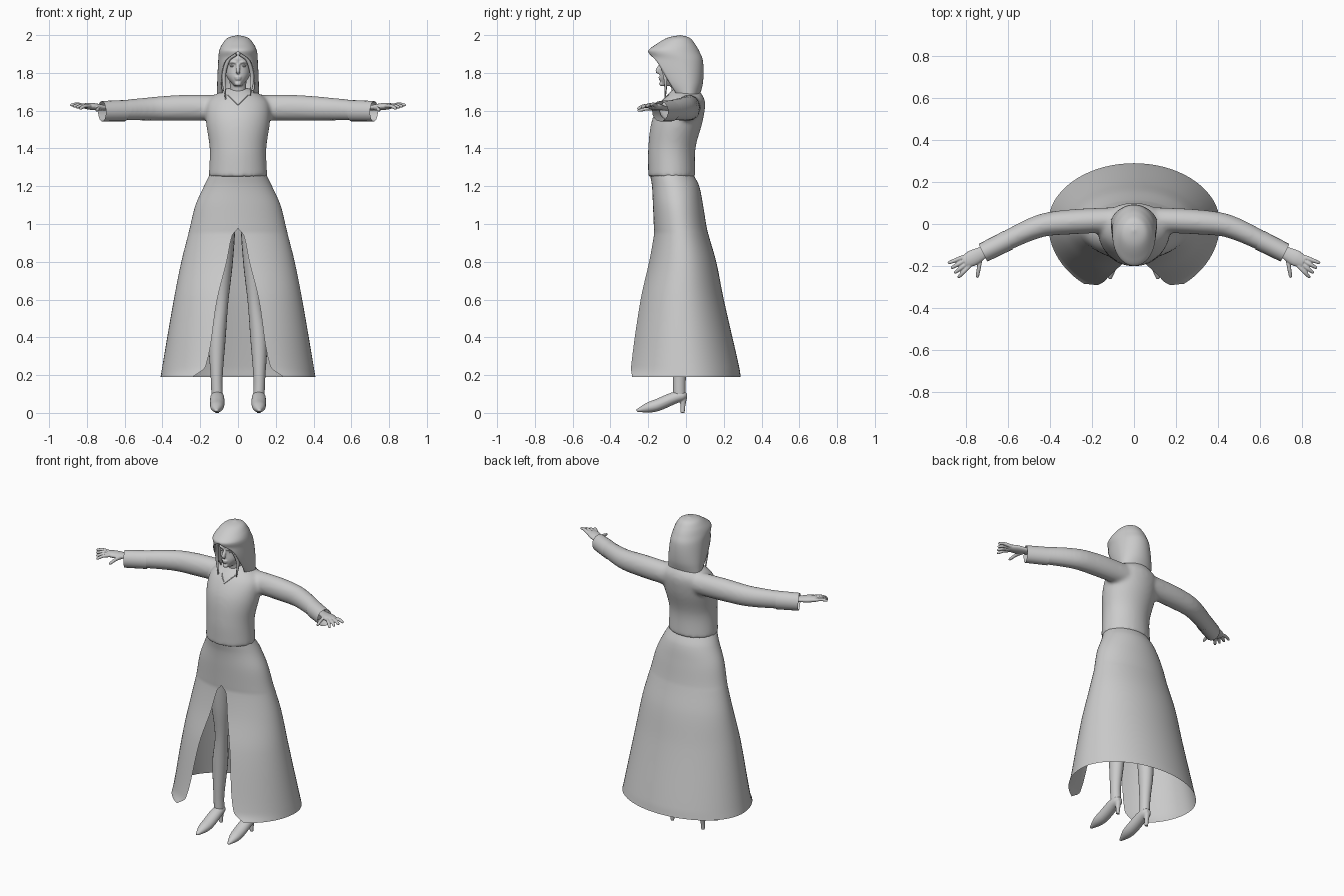
import bpy, bmesh
from math import sin, cos, pi, asin
from mathutils import Vector

if "Cube" in bpy.data.objects:
    bpy.data.objects.remove(bpy.data.objects["Cube"])

grey = bpy.data.materials.new("plain grey")
grey.use_nodes = True
grey.diffuse_color = (0.6, 0.6, 0.6, 1)
grey.node_tree.nodes["Principled BSDF"].inputs["Base Color"].default_value = grey.diffuse_color


def smooth_rows(rows, steps):
    """Interpolate rows of numbers with a smooth curve."""
    points = [Vector(row) for row in rows]
    spans = [(b - a).length for a, b in zip(points, points[1:])]
    last = len(spans)
    slopes = []
    for i in range(last + 1):
        low, high = max(i - 1, 0), min(i + 1, last)
        slopes.append((points[high] - points[low]) / sum(spans[low:high]))
    result = []
    for i, span in enumerate(spans):
        for k in range(steps):
            f = k / steps
            ease = f * f * (3 - 2 * f)
            result.append(points[i].lerp(points[i + 1], ease)
                          + slopes[i] * (span * f * (1 - f) ** 2)
                          - slopes[i + 1] * (span * f * f * (1 - f)))
    return result + [points[-1]]


def wrap(rows, steps=6, half=28):
    """Level rings from rows of height, back y, front y, half width and optional half gap."""
    rings = []
    for height, back, front, width, *gap in smooth_rows(rows, steps):
        opening = asin(min(max(gap[0], 0) / width, 0.97)) if gap else 0
        middle = (back + front) / 2
        depth = (middle - front) / cos(opening)
        ring = []
        for k in range(-half, half + 1):
            angle = k / half * (pi - opening)
            reach = back - middle if cos(angle) > 0 else depth
            ring.append(Vector((width * sin(angle), middle + reach * cos(angle), height)))
        rings.append(ring)
    return rings


def tube(rows, side=1, squash=1.0, steps=5, sides=20):
    """Oval rings along a path of x, y, z and radius; squash scales the second radius."""
    path = smooth_rows(rows, steps)
    centres = [Vector((row[0] * side, row[1], row[2])) for row in path]
    run = (centres[-1] - centres[0]).normalized()
    reference = Vector((0, 1, 0)) if abs(run.z) > 0.75 else Vector((0, 0, 1))
    rings = []
    for i, centre in enumerate(centres):
        along = (centres[min(i + 1, len(path) - 1)] - centres[max(i - 1, 0)]).normalized()
        across = along.cross(reference).normalized()
        upward = across.cross(along) * squash
        angles = [2 * pi * k / sides for k in range(sides + 1)]
        rings.append([centre + (across * cos(a) + upward * sin(a)) * path[i][3] for a in angles])
    return rings


def ball(centre, radii, count=14):
    """Oval ball built from level rings."""
    rings = []
    for j in range(1, count):
        tilt = pi * j / count
        turns = [2 * pi * k / count for k in range(count + 1)]
        rings.append([Vector(centre) + Vector(radii) * Vector((0, 0, 0)).dot(Vector(radii))
                      + Vector((radii[0] * sin(tilt) * cos(t), radii[1] * sin(tilt) * sin(t),
                                radii[2] * cos(tilt))) for t in turns])
    return rings


def finger(base, angle, length, tip_height, side):
    """Tapered finger pointing outward, turned toward the front by angle."""
    start = Vector(base)
    tip = start + Vector((cos(angle) * length, -sin(angle) * length, 0))
    tip.z = tip_height
    bend = start.lerp(tip, 0.5) + Vector((0, 0, 0.006))
    return tube([(*start, 0.011), (*bend, 0.01), (*start.lerp(tip, 0.9), 0.008), (*tip, 0.003)],
                side, sides=10)


def build(name, *shells, cap=True, voxel=0, soften=0, wall=0):
    """Make one object from ring shells, optionally fused into one skin."""
    bm = bmesh.new()
    for rings in shells:
        grid = [[bm.verts.new(point) for point in ring] for ring in rings]
        for lower, upper in zip(grid, grid[1:]):
            for k in range(len(lower) - 1):
                bm.faces.new((lower[k], lower[k + 1], upper[k + 1], upper[k]))
        if cap:
            bm.faces.new(grid[0][:-1])
            bm.faces.new(grid[-1][:-1])
    bmesh.ops.remove_doubles(bm, verts=bm.verts, dist=0.0001)
    bmesh.ops.recalc_face_normals(bm, faces=bm.faces)
    mesh = bpy.data.meshes.new(name)
    bm.to_mesh(mesh)
    bm.free()
    mesh.shade_smooth()
    mesh.set_sharp_from_angle(angle=0.9)
    mesh.materials.append(grey)
    obj = bpy.data.objects.new(name, mesh)
    bpy.context.collection.objects.link(obj)
    if voxel:
        fuse = obj.modifiers.new("fuse", 'REMESH')
        fuse.mode, fuse.voxel_size, fuse.use_smooth_shade = 'VOXEL', voxel, True
        relax = obj.modifiers.new("soften", 'SMOOTH')
        relax.factor, relax.iterations = 0.5, soften
    if wall:
        shell = obj.modifiers.new("wall", 'SOLIDIFY')
        shell.thickness, shell.offset = wall, -1
    return obj


# Bodice with sleeves fused on
bodice = wrap([(1.25, .05, -.2, .155), (1.4, .05, -.2, .15), (1.55, .09, -.18, .17),
               (1.65, .1, -.13, .16), (1.72, .06, -.06, .06)])
sleeve = [(.1, .02, 1.615, .06), (.3, .01, 1.615, .06), (.45, -.01, 1.61, .055),
          (.66, -.105, 1.6, .045)]
top = build("bodice_and_sleeves", bodice, tube(sleeve, 1, 1.15), tube(sleeve, -1, 1.15),
            voxel=.011, soften=8)

# V neckline seam laid on the bodice
skin = top.evaluated_get(bpy.context.evaluated_depsgraph_get())
seam = []
for k in range(-6, 7):
    x = k * .009
    hit, place, *rest = skin.ray_cast(Vector((x, -1, 1.63 + abs(x))), Vector((0, 1, 0)))
    if hit:
        seam.append((*place, .003))
build("neckline_seam", tube(seam, steps=1, sides=8))

# Flared skirt, slit at the front
build("skirt", wrap([(1.26, .04, -.19, .15, 0), (1.2, .07, -.18, .18, 0), (1.1, .09, -.175, .225, 0),
                     (.98, .11, -.17, .255, 0), (.94, .12, -.17, .265, .03),
                     (.8, .16, -.195, .3, .06), (.6, .2, -.24, .34, .11),
                     (.25, .28, -.29, .4, .17), (.19, .29, -.285, .41, .24)]), cap=False)

# Hood, open around the face
build("hood", wrap([(2, -.03, -.03, .001, 0), (1.985, .02, -.1, .055, 0), (1.95, .05, -.16, .085, 0),
                    (1.915, .07, -.2, .1, 0), (1.86, .09, -.155, .105, .07),
                    (1.75, .09, -.09, .11, .09), (1.67, .07, -.04, .11, .08)]), cap=False, wall=.005)

# Head with nose, neck, lips, chin and brows fused
head = wrap([(1.94, -.02, -.09, .03), (1.88, .03, -.14, .065), (1.835, .03, -.133, .07),
             (1.78, .01, -.138, .06), (1.73, -.05, -.13, .02)])
nose = tube([(0, -.13, 1.85, .007), (0, -.15, 1.81, .012), (0, -.14, 1.8, .008)])
neck = tube([(0, 0, 1.64, .06), (0, -.03, 1.7, .045), (0, -.04, 1.78, .045)])
face = [head, nose, neck, ball((0, -.137, 1.777), (.019, .009, .005)),
        ball((0, -.136, 1.767), (.016, .009, .006)), ball((0, -.13, 1.742), (.018, .013, .012))]
for side in (1, -1):
    face.append(tube([(.01, -.137, 1.853, .006), (.03, -.133, 1.858, .006), (.05, -.115, 1.85, .005)],
                     side))
build("head", *face, voxel=.0045, soften=3)

# Paired parts
for side, label in ((1, "left"), (-1, "right")):
    build(label + "_eye", ball((.029 * side, -.12, 1.836), (.013, .01, .006)))
    end = 1.68 - .02 * (side < 0)
    build(label + "_hair_lock", tube([(.01, -.155, 1.9, .01), (.05, -.14, 1.87, .01),
                                      (.075, -.11, 1.78, .01), (.065, -.11, end, .003)], side))
    # Loose open cuff
    build(label + "_cuff", tube([(.6, -.077, 1.6, .049), (.72, -.137, 1.597, .047)], side, 1.15),
          cap=False)

    # Hand: palm, thumb and four fanned fingers
    palm = tube([(.62, -.085, 1.61, .025), (.7, -.125, 1.615, .027), (.77, -.162, 1.622, .038),
                 (.81, -.182, 1.625, .03)], side, .5)
    digits = [finger((.73, -.15, 1.61), 1.4, .11, 1.6, side)]
    for k in range(4):
        digits.append(finger((.785 + .01 * k, -.2 + .014 * k, 1.625), .8 - .14 * k, .08,
                             1.61 + .007 * k, side))
    build(label + "_hand", palm, *digits, voxel=.0035, soften=3)

    # Leg
    build(label + "_leg", tube([(.11, -.035, .08, .03), (.113, -.035, .18, .031), (.11, -.025, .4, .045),
                                (.09, -.04, .58, .038), (.085, -.05, .8, .058),
                                (.08, -.06, 1.15, .078)], side, 1.1))
    # Pointed shoe with a slim heel
    shoe = tube([(.11, .005, .09, .015), (.11, -.015, .09, .03), (.11, -.06, .08, .037),
                 (.11, -.15, .042, .038), (.112, -.2, .028, .032), (.114, -.262, .012, .008)], side, .85)
    heel = tube([(.11, -.014, .08, .02), (.11, -.016, .04, .013), (.11, -.018, 0, .011)], side)
    build(label + "_shoe", shoe, heel, voxel=.004, soften=3)
